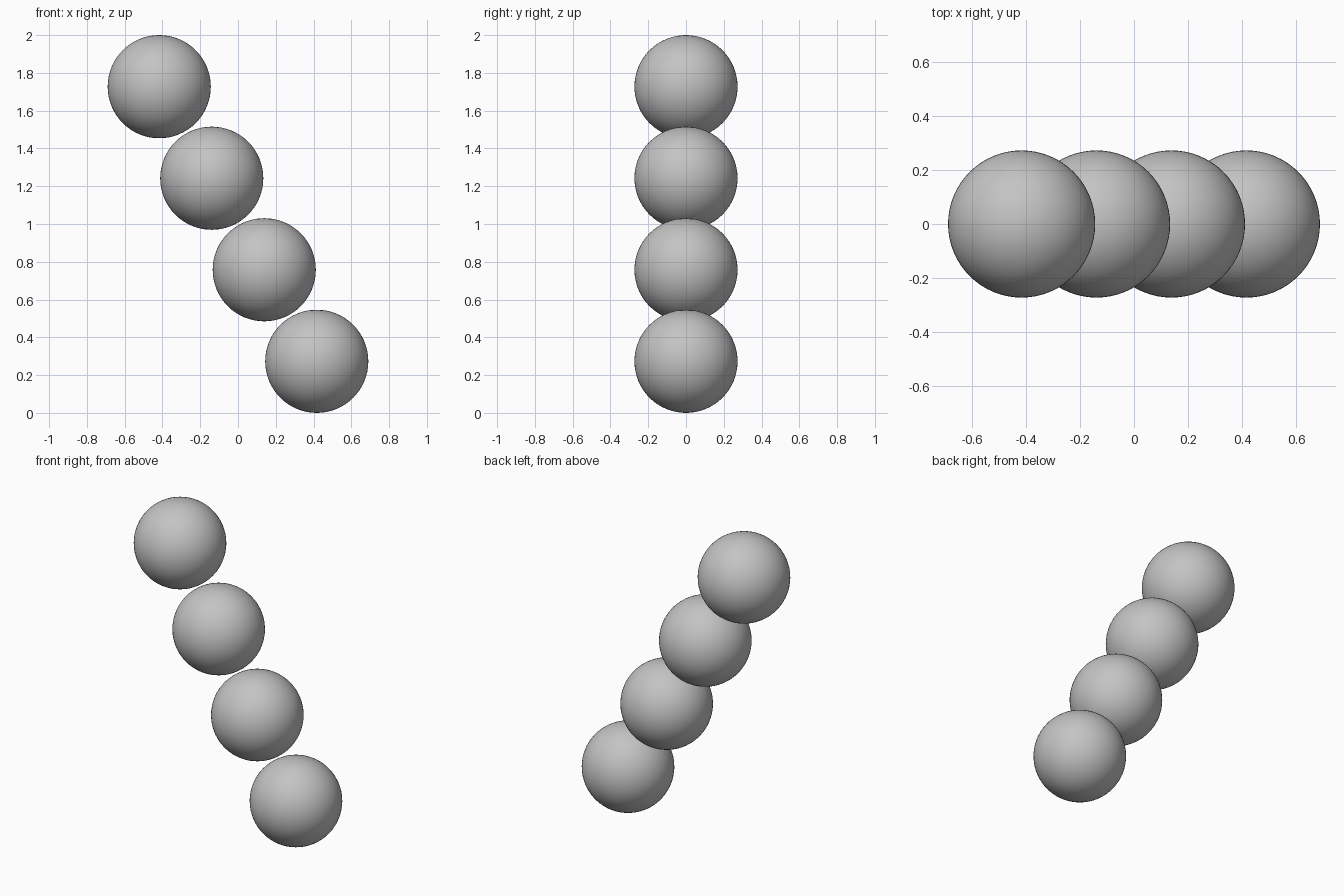
import bpy
from mathutils import Vector

cube = bpy.data.objects.get("Cube")
if cube:
    bpy.data.objects.remove(cube, do_unlink=True)

# Plain grey finish
grey = bpy.data.materials.new("grey")
grey.use_nodes = True
color = (0.55, 0.55, 0.55, 1.0)
grey.diffuse_color = color
grey.node_tree.nodes["Principled BSDF"].inputs["Base Color"].default_value = color

RADIUS = 0.273
COUNT = 4
top = Vector((-0.417, 0, 2 - RADIUS))
bottom = Vector((0.417, 0, RADIUS))

# Slanted row of evenly spaced balls, from top to bottom
for i in range(COUNT):
    center = top.lerp(bottom, i / (COUNT - 1))
    bpy.ops.mesh.primitive_uv_sphere_add(
        segments=64, ring_count=32, radius=RADIUS, location=center)
    ball = bpy.context.object
    ball.name = f"ball_{i + 1}"
    ball.data.materials.append(grey)
    bpy.ops.object.shade_smooth()
